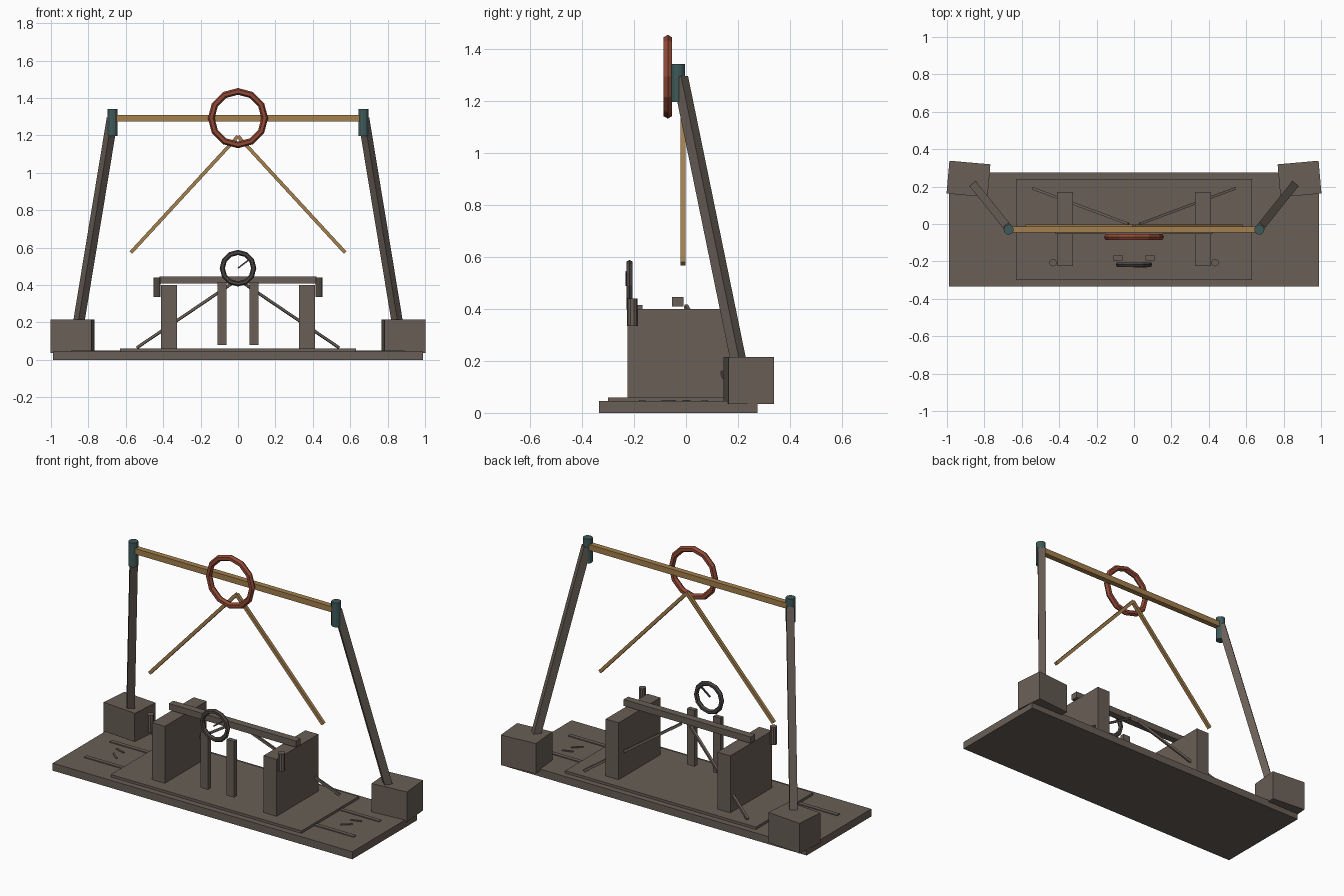
import bpy, math
from mathutils import Vector

if "Cube" in bpy.data.objects:
    bpy.data.objects.remove(bpy.data.objects["Cube"])


def material(name, rgb):
    m = bpy.data.materials.new(name)
    m.diffuse_color = (*rgb, 1)
    m.use_nodes = True
    m.node_tree.nodes["Principled BSDF"].inputs["Base Color"].default_value = m.diffuse_color
    return m


TAUPE = material("taupe", (0.14, 0.113, 0.093))
DARK = material("dark_grey", (0.07, 0.06, 0.055))
TAN = material("tan_wood", (0.37, 0.215, 0.075))
TEAL = material("teal", (0.05, 0.1, 0.1))
RED = material("rust_red", (0.29, 0.068, 0.037))


def finish(name, mat):
    o = bpy.context.object
    o.name = name
    o.data.materials.append(mat)
    return o


def box(name, x, y, z, mat, rot=0):
    """Box from (min, max) ranges, turned about its own vertical axis."""
    c = [(a + b) / 2 for a, b in (x, y, z)]
    bpy.ops.mesh.primitive_cube_add(size=1, location=c, rotation=(0, 0, rot))
    o = finish(name, mat)
    o.scale = [abs(b - a) for a, b in (x, y, z)]
    return o


def beam(name, p, q, t, mat):
    """Square beam between two points."""
    p, q = Vector(p), Vector(q)
    d = q - p
    bpy.ops.mesh.primitive_cube_add(size=1, location=(p + q) / 2)
    o = finish(name, mat)
    o.rotation_euler = d.to_track_quat('Z', 'Y').to_euler()
    o.scale = (t, t, d.length)
    return o


def cylinder(name, loc, r, h, mat, n=10):
    bpy.ops.mesh.primitive_cylinder_add(vertices=n, radius=r, depth=h, location=loc)
    return finish(name, mat)


def ring(name, loc, major, minor, mat):
    bpy.ops.mesh.primitive_torus_add(major_segments=12, minor_segments=6, major_radius=major,
                                     minor_radius=minor, location=loc,
                                     rotation=(math.pi / 2, 0, 0))
    return finish(name, mat)


# base slabs
box("base", (-0.99, 0.99), (-0.335, 0.275), (0, 0.045), TAUPE)
box("inner_platform", (-0.63, 0.63), (-0.30, 0.24), (0.04, 0.06), TAUPE)

for s, side in ((-1, "left"), (1, "right")):
    # tall frame: footing, leaning post, post cap
    box(side + "_footing", (s * 0.885 - 0.11, s * 0.885 + 0.11), (0.153, 0.329),
        (0.035, 0.215), TAUPE, s * math.radians(5))
    beam(side + "_post", (s * 0.868, 0.222, 0.1), (s * 0.672, -0.022, 1.29), 0.043, TAUPE)
    cylinder(side + "_post_cap", (s * 0.67, -0.03, 1.268), 0.027, 0.145, TEAL, 12)
    # hanging diagonal rods
    beam(side + "_hanging_rod", (0, -0.011, 1.195), (s * 0.573, -0.011, 0.573), 0.019, TAN)
    # inner stand: wall, upright, peg and brace
    box(side + "_wall", (s * 0.326, s * 0.412), (-0.225, 0.17), (0.055, 0.40), TAUPE)
    box(side + "_upright", (s * 0.062, s * 0.11), (-0.195, -0.168), (0.08, 0.415), TAUPE)
    cylinder(side + "_peg", (s * 0.433, -0.207, 0.387), 0.02, 0.105, TAUPE)
    beam(side + "_brace", (s * 0.54, 0.19, 0.065), (s * 0.03, 0.0, 0.41), 0.014, TAUPE)
    # thin strips lying on the base
    for y in (-0.168, 0.072):
        box(side + "_floor_strip", (s * 0.55, s * 0.89), (y - 0.012, y + 0.012),
            (0.044, 0.05), TAUPE)
    beam(side + "_floor_chip", (s * 0.74, -0.09, 0.045), (s * 0.79, -0.045, 0.045), 0.01, TAUPE)
    beam(side + "_floor_chip", (s * 0.75, -0.008, 0.045), (s * 0.81, 0.012, 0.045), 0.01, TAUPE)

# crossbars
box("top_crossbar", (-0.66, 0.66), (-0.046, -0.013), (1.274, 1.308), TAN)
box("lower_crossbar", (-0.42, 0.42), (-0.053, -0.01), (0.408, 0.446), TAUPE)

# large ring on the top bar, small ring with pointer
ring("large_ring", (0, -0.07, 1.292), 0.143, 0.018, RED)
ring("small_ring", (0, -0.217, 0.49), 0.084, 0.014, DARK)
beam("pointer", (0, -0.228, 0.49), (0.07, -0.228, 0.543), 0.008, DARK)
